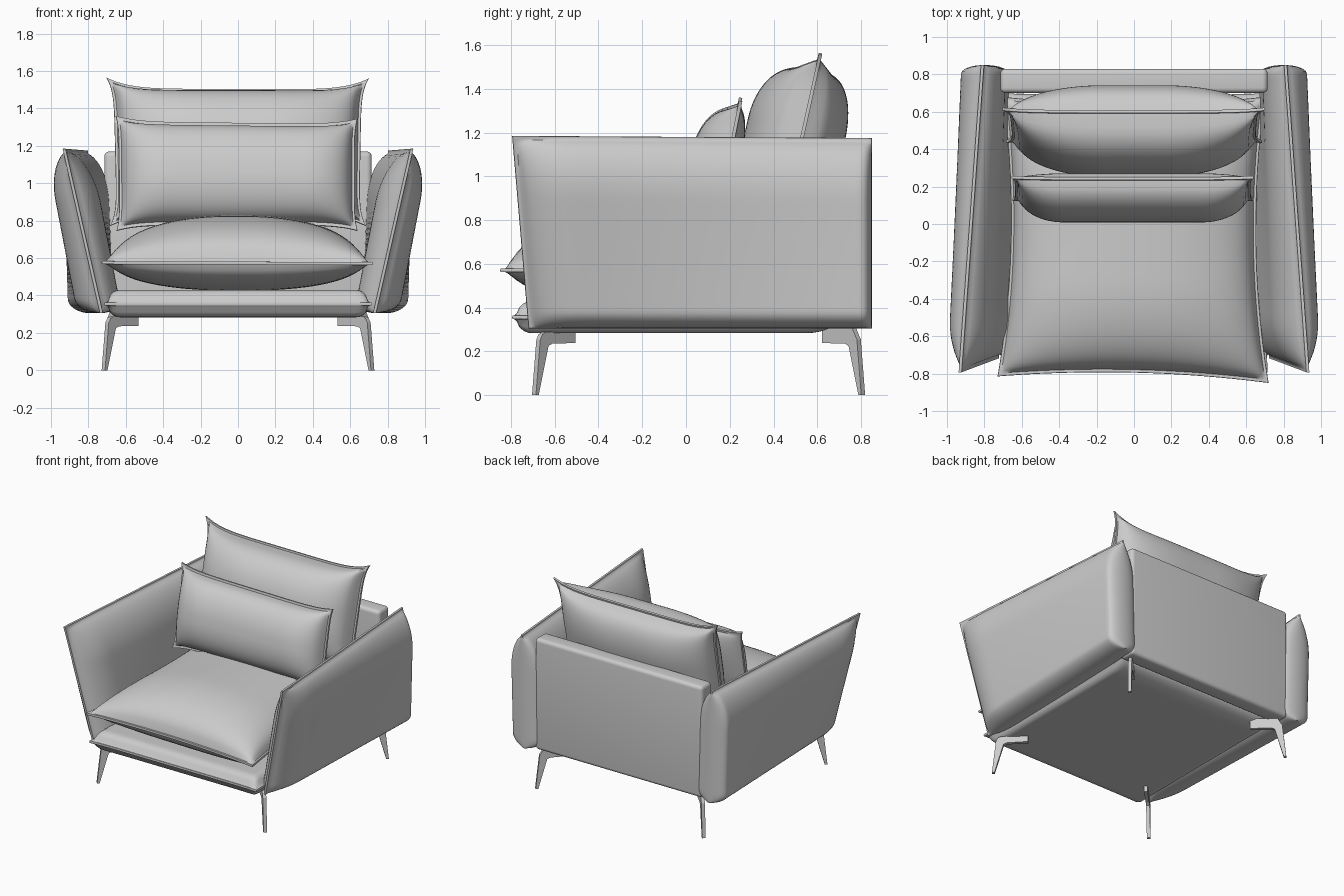
import bpy, bmesh, math
from mathutils import Vector

if "Cube" in bpy.data.objects:
    bpy.data.objects.remove(bpy.data.objects["Cube"])


def finish(name, bm, angle=40):
    bmesh.ops.remove_doubles(bm, verts=bm.verts, dist=1e-5)
    bmesh.ops.recalc_face_normals(bm, faces=bm.faces)
    mesh = bpy.data.meshes.new(name)
    bm.to_mesh(mesh)
    bm.free()
    ob = bpy.data.objects.new(name, mesh)
    bpy.context.collection.objects.link(ob)
    bpy.ops.object.select_all(action='DESELECT')
    ob.select_set(True)
    bpy.context.view_layer.objects.active = ob
    bpy.ops.object.shade_smooth_by_angle(angle=math.radians(angle))
    return ob


def pillow(name, corners, normal, fat, edges, bow=(0, 0), k=6, n=44):
    """Padded panel: quad outline, two bulging sides meeting in a flat seam.
    corners: (u-,v-) (u+,v-) (u+,v+) (u-,v+); fat: bulge along +/- normal;
    edges: (seam width, rounding radius, exponent) for u-, u+, v-, v+."""
    a, b, c, d = map(Vector, corners)
    normal = Vector(normal).normalized()
    lu, lv = (b - a).length, (d - a).length
    bm = bmesh.new()
    for side, h in ((1, fat[0]), (-1, fat[1])):
        grid = []
        for j in range(n + 1):
            row = []
            V = math.sin(math.pi * (j / n - 0.5))
            for i in range(n + 1):
                U = math.sin(math.pi * (i / n - 0.5))
                rim = i in (0, n) or j in (0, n)
                thick = h
                dist = ((1 + U) * lu / 2, (1 - U) * lu / 2, (1 + V) * lv / 2, (1 - V) * lv / 2)
                for s, (seam, rad, e) in zip(dist, edges):
                    t = min(max((s - seam) / rad, 0), 1)
                    thick *= (1 - (1 - t) ** 2) ** e
                thick = 0 if rim else max(thick, 0.008)
                # edges pulled in between the corner tips
                u = (1 + U * (1 - bow[0] * (1 - abs(V) ** k))) / 2
                v = (1 + V * (1 - bow[1] * (1 - abs(U) ** k))) / 2
                p = a.lerp(b, u).lerp(d.lerp(c, u), v) + normal * thick * side
                row.append(bm.verts.new(p))
            grid.append(row)
        for j in range(n):
            for i in range(n):
                bm.faces.new((grid[j][i], grid[j][i + 1], grid[j + 1][i + 1], grid[j + 1][i]))
    return finish(name, bm)


def leg(name, sx, sy, shift, top):
    """Thin bent blade set on the diagonal; profile is (diagonal offset, z)."""
    prof = [(.54, .238), (.645, .235), (.662, .225), (.707, 0), (.72, 0),
            (.70, .255), (.69, .278), (.675, top), (.54, top)]
    bm = bmesh.new()
    t = 0.009
    rings = [[bm.verts.new((sx * (p + o), sy * (p - o + shift), z)) for p, z in prof] for o in (-t, t)]
    bm.faces.new(rings[0])
    bm.faces.new(rings[1])
    for i in range(len(prof)):
        j = (i + 1) % len(prof)
        bm.faces.new((rings[0][i], rings[0][j], rings[1][j], rings[1][i]))
    finish(name, bm, 20)


# Seat platform
pillow("seat_platform",
       [(-.715, -.795, .355), (.715, -.795, .355), (.715, .70, .355), (-.715, .70, .355)],
       (0, 0, 1), (.075, .072),
       [(.015, .06, .5), (.015, .06, .5), (.015, .07, .5), (0, .15, .5)], bow=(.01, .01))

# Seat cushion
pillow("seat_cushion",
       [(-.73, -.815, .575), (.72, -.85, .57), (.70, .68, .58), (-.70, .68, .58)],
       (0, 0, 1), (.25, .15),
       [(.02, .66, .42), (.02, .66, .42), (.02, .5, .42), (.02, .5, .42)], bow=(.08, .05), k=2)

# Back cushion
pillow("back_cushion",
       [(-.685, .44, .77), (.685, .44, .77), (.70, .615, 1.56), (-.705, .615, 1.565)],
       (0, -.98, .2), (.26, .195),
       [(.025, .5, .4), (.025, .5, .4), (.02, .33, .35), (.02, .33, .35)], bow=(.055, .15))

# Lumbar pillow
pillow("lumbar_pillow",
       [(-.65, .13, .745), (.64, .13, .745), (.64, .25, 1.345), (-.655, .25, 1.36)],
       (0, -.98, .2), (.175, .06),
       [(.02, .25, .45), (.02, .25, .45), (.02, .28, .42), (.02, .28, .42)], bow=(.025, .1))

# Splayed arms: seamed along the front and top, rounded at back and bottom
arm = pillow("arms",
             [(.73, -.72, .305), (.79, .85, .305), (.81, .85, 1.175), (.93, -.795, 1.185)],
             (1, 0, 0), (.12, .12),
             [(.015, .25, .6), (0, .045, .5), (0, .08, .5), (.015, .28, .6)])
arm.modifiers.new("mirror", 'MIRROR').use_mirror_merge = False

# Back panel
bm = bmesh.new()
bmesh.ops.create_cube(bm, size=1)
for v in bm.verts:
    v.co = (v.co.x * 1.43, .765 + v.co.y * .13, .74 + v.co.z * .86)
bmesh.ops.bevel(bm, geom=bm.edges[:], offset=.028, segments=5, profile=.5, affect='EDGES')
finish("back_panel", bm)

# Legs
for sx, label in ((-1, "left"), (1, "right")):
    leg("front_leg_" + label, sx, -1, -.025, .288)
    leg("back_leg_" + label, sx, 1, .09, .315)
